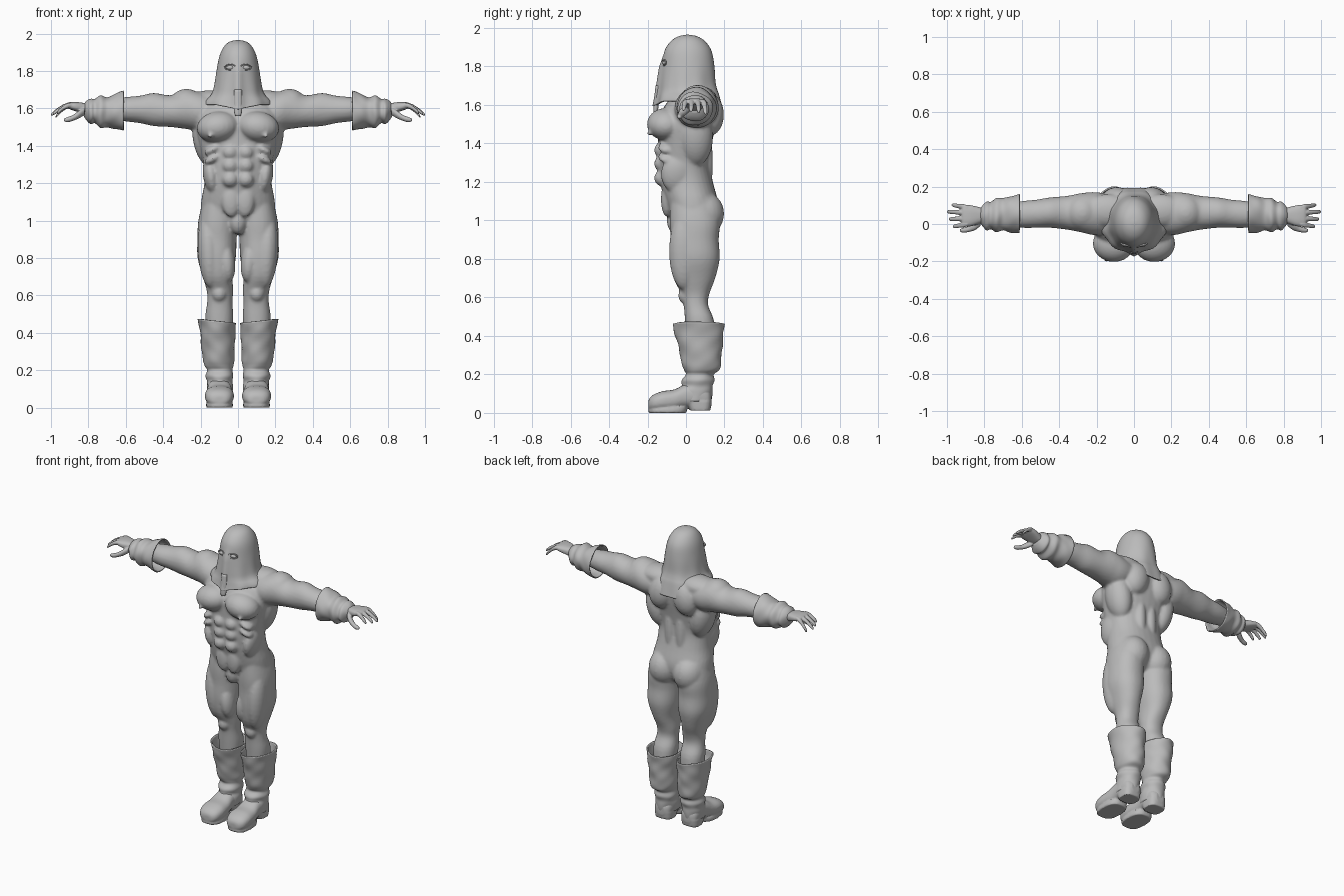
import bpy, bmesh, math
from mathutils import Vector, Matrix

grey = bpy.data.materials.new("plain_grey")
grey.diffuse_color = (0.5, 0.5, 0.5, 1)


def loft(bm, axis, rows, s=1, n=32, p=2.0, caps=(True, True), wave=0.0, steps=4):
    """Rows are (position, u0, u1, v0, v1) along axis; s=-1 mirrors in x."""
    fine = []
    for i in range(len(rows) - 1):
        a, b, c, d = (Vector(rows[max(0, min(len(rows) - 1, i + k))]) for k in (-1, 0, 1, 2))
        for j in range(steps):
            t = j / steps
            fine.append(0.5 * (2 * b + (c - a) * t + (2 * a - 5 * b + 4 * c - d) * t * t
                               + (3 * b - a - 3 * c + d) * t ** 3))
    fine.append(Vector(rows[-1]))
    rings = []
    for t, u0, u1, v0, v1 in fine:
        ring = []
        for k in range(n):
            q = 2 * math.pi * k / n
            r = 1 + wave * math.sin(3 * q + 45 * t) + wave * 0.6 * math.sin(5 * q - 70 * t)
            cu, sv = math.cos(q), math.sin(q)
            u = (u0 + u1) / 2 + (u1 - u0) / 2 * r * math.copysign(abs(cu) ** (2 / p), cu)
            v = (v0 + v1) / 2 + (v1 - v0) / 2 * r * math.copysign(abs(sv) ** (2 / p), sv)
            co = {"x": (t, u, v), "y": (u, t, v), "z": (u, v, t)}[axis]
            ring.append(bm.verts.new((co[0] * s, co[1], co[2])))
        rings.append(ring)
    for a, b in zip(rings, rings[1:]):
        for k in range(n):
            bm.faces.new((a[k], a[(k + 1) % n], b[(k + 1) % n], b[k]))
    if caps[0]:
        bm.faces.new(rings[0])
    if caps[1]:
        bm.faces.new(rings[-1])


def blob(bm, c, r, s=1, tilt=0):
    """Ellipsoid, tilted about y, mirrored when s=-1."""
    m = (Matrix.Translation((c[0] * s, c[1], c[2])) @ Matrix.Rotation(tilt * s, 4, "Y")
         @ Matrix.Diagonal((*r, 1)))
    bmesh.ops.create_uvsphere(bm, u_segments=24, v_segments=16, radius=1, matrix=m)


def finish(bm, name, voxel=0, smooth=0, solid=0):
    bmesh.ops.recalc_face_normals(bm, faces=bm.faces)
    for f in bm.faces:
        f.smooth = True
    me = bpy.data.meshes.new(name)
    bm.to_mesh(me)
    bm.free()
    me.materials.append(grey)
    ob = bpy.data.objects.new(name, me)
    bpy.context.collection.objects.link(ob)
    if voxel:
        m = ob.modifiers.new("fuse", "REMESH")
        m.mode, m.voxel_size, m.use_smooth_shade = "VOXEL", voxel, True
    if smooth:
        m = ob.modifiers.new("soften", "SMOOTH")
        m.factor, m.iterations = 0.5, smooth
    if solid:
        m = ob.modifiers.new("thickness", "SOLIDIFY")
        m.thickness, m.offset = solid, -1
    return ob


def sym(z, x, y0, y1):
    return (z, -x, x, y0, y1)


# Body: trunk, limbs and muscles fused into one skin
bm = bmesh.new()
loft(bm, "z", [sym(.93, .04, -.03, .07), sym(.97, .11, -.06, .13), sym(1.03, .19, -.085, .16),
               sym(1.1, .197, -.11, .165), sym(1.2, .18, -.135, .14), sym(1.3, .183, -.145, .122),
               sym(1.4, .205, -.145, .135), sym(1.5, .225, -.145, .155), sym(1.58, .215, -.12, .165),
               sym(1.64, .17, -.08, .16), sym(1.7, .09, -.06, .13), sym(1.78, .07, -.06, .1)], p=2.3)
for s in (1, -1):
    # leg and arm
    loft(bm, "z", [(1.12, .03, .185, -.08, .14), (1.0, .008, .212, -.085, .175),
                   (.9, .008, .217, -.08, .17), (.8, .012, .216, -.08, .175), (.7, .028, .188, -.065, .152),
                   (.62, .026, .166, -.025, .122), (.56, .03, .165, -.012, .115),
                   (.48, .025, .175, -.005, .145), (.36, .035, .165, .005, .15)], s, p=2.2)
    loft(bm, "x", [(.08, -.04, .15, 1.5, 1.66), (.2, -.06, .17, 1.48, 1.685), (.28, -.045, .165, 1.49, 1.7),
                   (.36, -.03, .15, 1.5, 1.67), (.45, -.02, .142, 1.505, 1.682),
                   (.52, -.02, .13, 1.52, 1.668), (.6, -.02, .122, 1.53, 1.66),
                   (.7, 0, .1, 1.545, 1.645), (.82, .01, .08, 1.565, 1.62)], s)
    # chest, shoulder and upper back
    blob(bm, (.108, -.105, 1.5), (.113, .098, .083), s, .15)
    blob(bm, (.15, -.192, 1.452), (.012, .012, .012), s)
    blob(bm, (.275, .06, 1.6), (.1, .1, .104), s)
    blob(bm, (.14, .07, 1.635), (.14, .09, .062), s)
    blob(bm, (.09, .125, 1.55), (.085, .072, .11), s, -.2)
    blob(bm, (.165, .05, 1.43), (.075, .09, .15), s, .2)
    blob(bm, (.04, .095, 1.3), (.04, .045, .2), s)
    # abdomen and flanks
    for z in (1.365, 1.295, 1.22):
        blob(bm, (.042, -.125, z), (.043, .04, .042), s)
    blob(bm, (.038, -.1, 1.11), (.05, .03, .09), s)
    blob(bm, (.145, -.05, 1.24), (.042, .08, .1), s, .15)
    for z in (1.33, 1.38):
        blob(bm, (.135, -.1, z), (.05, .045, .022), s, .5)
    # buttock, thigh and knee
    blob(bm, (.09, .09, 1.035), (.1, .108, .115), s)
    blob(bm, (.155, -.01, .84), (.06, .078, .2), s, .05)
    blob(bm, (.06, -.02, .78), (.045, .06, .11), s, .1)
    blob(bm, (.1, .005, .61), (.042, .045, .048), s)
# groin
blob(bm, (0, -.045, 1.0), (.05, .055, .075))
finish(bm, "body", voxel=.009, smooth=4)

# Hood draped over the head and shoulders
bm = bmesh.new()
loft(bm, "z", [sym(1.965, .008, .0, .016), sym(1.956, .045, -.04, .06), sym(1.93, .075, -.08, .1),
               sym(1.88, .099, -.112, .133), sym(1.8, .115, -.125, .148), sym(1.72, .128, -.137, .155),
               sym(1.68, .14, -.142, .165), sym(1.65, .162, -.147, .177), sym(1.62, .178, -.152, .188),
               sym(1.595, .183, -.157, .197)], n=64, caps=(True, False))
for v in bm.verts:
    x, y, z = v.co
    low = max(0, min(1, (1.82 - z) / .2))
    # soft folds in the lower cloth, a central ridge and a raised front hem
    fold = 1 + .022 * low * math.sin(9 * math.atan2(x, -y) + 1.57)
    v.co.x, v.co.y = x * fold, y * fold
    if y < 0:
        v.co.y -= .014 * math.exp(-(x / .022) ** 2) * max(0, min(1, (1.86 - z) / .06))
        v.co.z += .025 * max(0, (1.66 - z) / .065) * min(1, abs(x) / .12)
    else:
        v.co.z -= .03 * max(0, (1.66 - z) / .065) * y / .19
finish(bm, "hood", solid=.008)

# Hanging tip of the veil
bm = bmesh.new()
loft(bm, "z", [sym(1.7, .02, -.158, -.135), sym(1.63, .022, -.166, -.14),
               sym(1.575, .02, -.17, -.145), sym(1.56, .012, -.168, -.15)], n=16)
finish(bm, "veil_tip")

# Eyes with rims in the hood openings
for s, side in ((1, "left"), (-1, "right")):
    bm = bmesh.new()
    blob(bm, (.041, -.112, 1.818), (.024, .01, .011), s)
    finish(bm, "eye_" + side)
    bpy.ops.mesh.primitive_torus_add(major_segments=32, minor_segments=8, major_radius=.03,
                                     minor_radius=.0045, location=(.041 * s, -.114, 1.82),
                                     rotation=(math.pi / 2, 0, .3 * s))
    rim = bpy.context.object
    rim.name = "eye_rim_" + side
    rim.scale = (1, .5, 1)
    rim.data.materials.append(grey)
    bpy.ops.object.shade_smooth()

for s, side in ((1, "left"), (-1, "right")):
    # Gauntlet cuff, wide at the elbow end
    bm = bmesh.new()
    loft(bm, "x", [(.612, -.05, .158, 1.478, 1.692), (.66, -.044, .15, 1.49, 1.676),
                   (.7, -.034, .138, 1.5, 1.66), (.735, -.045, .138, 1.495, 1.668),
                   (.765, -.028, .118, 1.52, 1.65), (.787, -.034, .12, 1.515, 1.65),
                   (.81, -.01, .1, 1.535, 1.64), (.825, .01, .08, 1.56, 1.622)],
         s, n=40, caps=(False, True), wave=.022)
    finish(bm, "cuff_" + side, solid=.007)

    # Hand with four bent fingers and a thumb
    bm = bmesh.new()
    loft(bm, "x", [(.78, .01, .08, 1.565, 1.62), (.82, .004, .088, 1.57, 1.628),
                   (.87, -.012, .1, 1.585, 1.634), (.905, -.01, .102, 1.597, 1.632),
                   (.92, .0, .094, 1.604, 1.626)], s, p=2.6)
    for y, tip, spread, drop in ((.0, .968, -.014, .045), (.03, .99, -.004, .05),
                                 (.06, 1.0, .006, .055), (.088, .975, .014, .065)):
        rows = []
        for k, (t, r) in enumerate(((0, .013), (.3, .0145), (.55, .0125), (.8, .0115), (.95, .009), (1, .004))):
            x, c, z = .89 + (tip - .89) * t, y + spread * t, 1.618 - drop * t ** 1.8
            rows.append((x, c - r, c + r, z - r, z + r))
        loft(bm, "x", rows, s, n=14)
    rows = []
    for x, y, z, r in ((.82, .01, 1.585, .02), (.85, -.012, 1.567, .021), (.88, -.026, 1.55, .016),
                       (.905, -.032, 1.541, .0145), (.925, -.034, 1.538, .01), (.932, -.034, 1.538, .004)):
        rows.append((x, y - r, y + r, z - r, z + r))
    loft(bm, "x", rows, s, n=16)
    finish(bm, "hand_" + side, voxel=.0042, smooth=2)

    # Boot shaft with a wide loose top and slouched ankle
    bm = bmesh.new()
    loft(bm, "z", [(.462, .01, .215, -.07, .2), (.42, .013, .206, -.06, .196), (.36, .017, .2, -.044, .19),
                   (.3, .018, .193, -.03, .185), (.25, .02, .187, -.02, .182), (.222, .026, .178, -.01, .172),
                   (.2, .03, .165, -.002, .143), (.17, .024, .172, -.022, .148), (.14, .03, .165, -.02, .14),
                   (.11, .028, .167, -.035, .138), (.06, .032, .163, -.03, .13)],
         s, n=40, caps=(False, True), wave=.018)
    for v in bm.verts:
        v.co.z += max(0, (v.co.z - .3) / .16) * (abs(v.co.x) - .11) * .1
    finish(bm, "boot_shaft_" + side, solid=.008)

    # Boot foot, sole and heel
    bm = bmesh.new()
    loft(bm, "y", [(-.196, .07, .125, .025, .06), (-.188, .05, .148, .015, .078), (-.165, .032, .168, .01, .097),
                   (-.12, .022, .177, .01, .113), (-.06, .026, .173, .014, .122), (0, .034, .165, .025, .15),
                   (.07, .034, .163, .025, .16), (.115, .045, .152, .025, .13), (.133, .07, .125, .04, .1)],
         s, p=2.4)
    loft(bm, "z", [(0, .03, .168, -.192, .0), (.012, .027, .171, -.196, .005), (.03, .03, .168, -.19, .01)],
         s, p=2.6, steps=2)
    loft(bm, "z", [(.012, .04, .158, .02, .126), (.03, .038, .16, .012, .13), (.06, .036, .162, .0, .134)],
         s, p=3, steps=2)
    finish(bm, "boot_foot_" + side, voxel=.006, smooth=2)
